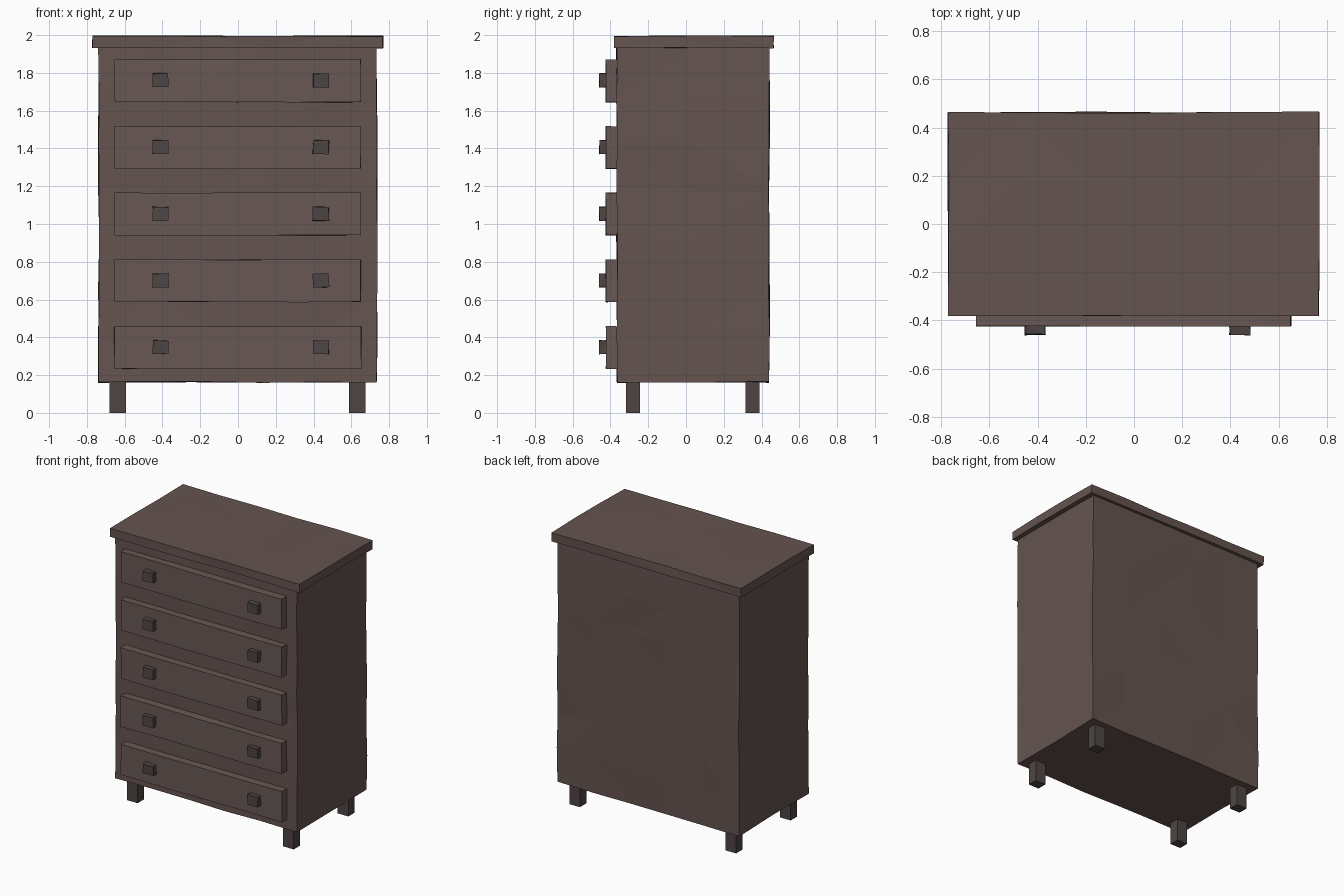
import bpy, bmesh, random
from mathutils import Vector

if "Cube" in bpy.data.objects:
    bpy.data.objects.remove(bpy.data.objects["Cube"])

random.seed(7)


def material(name, rgb):
    m = bpy.data.materials.new(name)
    m.diffuse_color = (*rgb, 1)
    m.use_nodes = True
    m.node_tree.nodes["Principled BSDF"].inputs["Base Color"].default_value = m.diffuse_color
    return m


wood = material("brown_wood", (0.13, 0.088, 0.078))
front_wood = material("drawer_wood", (0.14, 0.098, 0.088))
dark = material("dark_wood", (0.075, 0.06, 0.056))


def box(name, lo, hi, mat, cuts=(0, 0, 0), wobble=0.0):
    """Box from lo to hi, cut per axis, with slightly uneven hand-hewn facets."""
    lo, hi = Vector(lo), Vector(hi)
    bm = bmesh.new()
    bmesh.ops.create_cube(bm, size=1)
    for v in bm.verts:
        v.co = Vector([(lo[i] + hi[i]) / 2 + v.co[i] * (hi[i] - lo[i]) for i in range(3)])
    for axis, n in enumerate(cuts):
        if n:
            edges = [e for e in bm.edges
                     if abs((e.verts[1].co - e.verts[0].co).normalized()[axis]) > 0.99]
            bmesh.ops.subdivide_edges(bm, edges=edges, cuts=n, use_grid_fill=True)
    for v in bm.verts:
        v.co += Vector([random.uniform(-wobble, wobble) for _ in range(3)])
    if wobble:
        bmesh.ops.triangulate(bm, faces=bm.faces[:])
    bmesh.ops.recalc_face_normals(bm, faces=bm.faces[:])
    me = bpy.data.meshes.new(name)
    bm.to_mesh(me)
    bm.free()
    me.materials.append(mat)
    ob = bpy.data.objects.new(name, me)
    bpy.context.collection.objects.link(ob)
    return ob


# Carcass and overhanging top
box("cabinet_body", (-0.737, -0.366, 0.163), (0.735, 0.44, 1.935), wood, (4, 1, 6), 0.004)
box("cabinet_top", (-0.77, -0.38, 1.932), (0.767, 0.463, 1.996), wood, (4, 2, 0), 0.003)

# Five drawers with two square knobs each
for i in range(5):
    z = 0.346 + i * 0.353
    box(f"drawer_front_{i + 1}", (-0.654, -0.424, z - 0.112), (0.651, -0.355, z + 0.112),
        front_wood, (3, 0, 0), 0.002)
    for side, x in (("left", -0.41), ("right", 0.439)):
        box(f"drawer_{i + 1}_{side}_knob", (x - 0.042, -0.459, z - 0.034),
            (x + 0.042, -0.415, z + 0.038), dark, (0, 0, 0), 0.003)

# Four short square legs
for side, x in (("left", -0.636), ("right", 0.631)):
    for end, y in (("front", -0.28), ("back", 0.353)):
        box(f"{end}_{side}_leg", (x - 0.043, y - 0.037, 0.0), (x + 0.043, y + 0.037, 0.18), dark)
